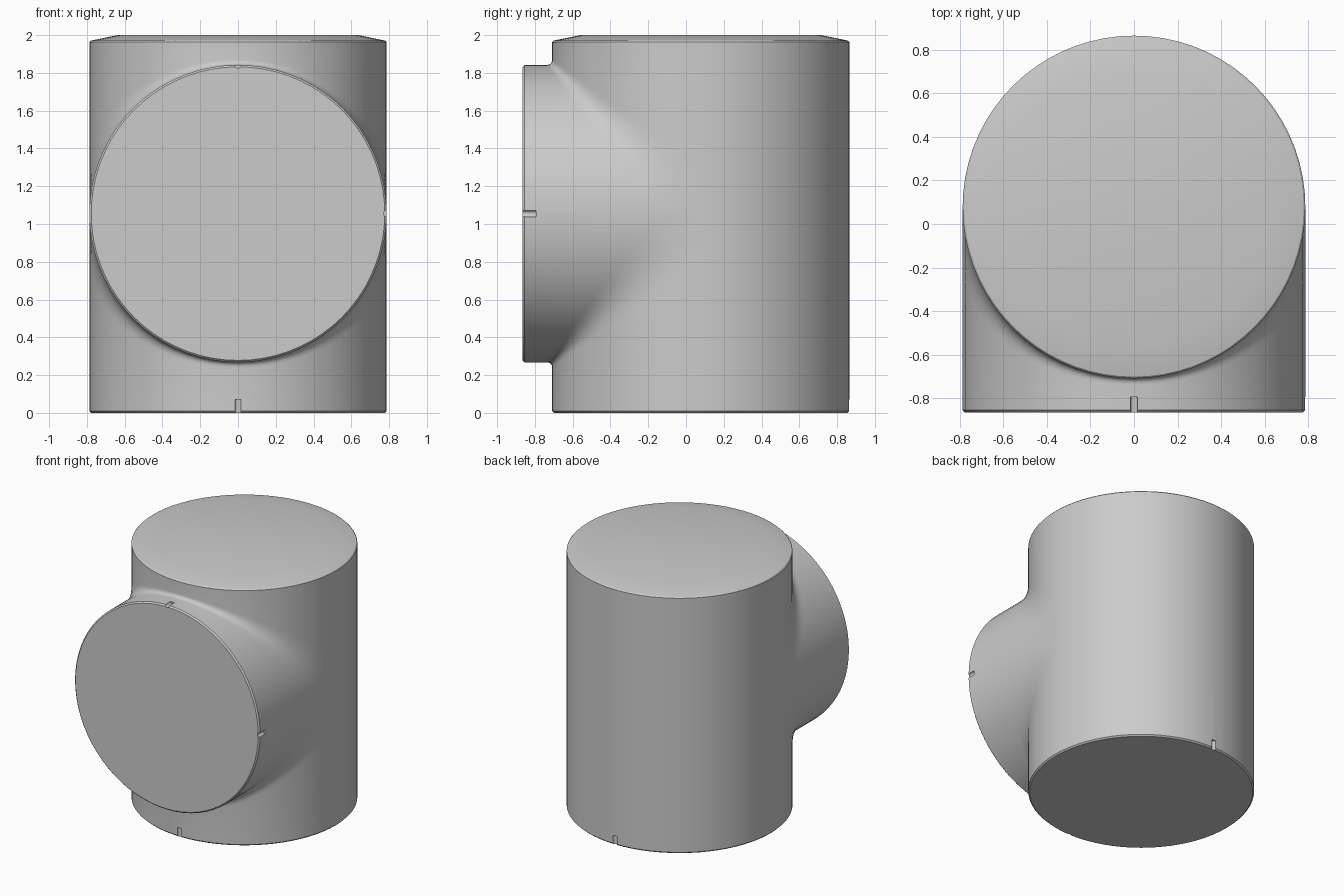
import bpy, bmesh
from math import sin, cos, pi

if "Cube" in bpy.data.objects:
    bpy.data.objects.remove(bpy.data.objects["Cube"])

R = 0.787                 # radius of both pipes
CY, CZ = 0.078, 1.055     # where the two axes cross
BOT, TOP = -CZ, 2 - CZ    # heights relative to the crossing
FRONT = -0.865 - CY       # branch mouth relative to the crossing
BEV = 0.01
N, K = 36, 8              # columns per half turn, steps across the blend

bm = bmesh.new()


def strip(a, b):
    """Quads between two rows of points."""
    va, vb = [bm.verts.new(p) for p in a], [bm.verts.new(p) for p in b]
    for i in range(len(a) - 1):
        bm.faces.new((va[i], va[i + 1], vb[i + 1], vb[i]))


def skin(rows):
    for a, b in zip(rows, rows[1:]):
        strip(a, b)


def fill(row):
    bm.faces.new([bm.verts.new(p) for p in row[:-1]])


def blend(t, k):
    """Point k/K along the fillet from the body (0) to the branch (1)."""
    c = max(R * cos(t), 0)
    leg = 0.03 + 0.22 * (1 - c / R)
    u = k / K
    return (R * sin(t), -c - leg * u * u, c + leg * (1 - u) ** 2)


def body_ring(r, z, a0=-pi / 2, turn=2):
    return [(r * sin(a0 + pi * i / N), -r * cos(a0 + pi * i / N), z)
            for i in range(turn * N + 1)]


def branch_ring(r, y):
    return [(x, y, -d) for x, d, _ in body_ring(r, 0)]


front = [-pi / 2 + pi * i / N for i in range(N + 1)]
WALL_TOP, WALL_BOT = TOP - 0.037, BOT + BEV

# Front half: body wall, fillet and branch wall, above and below the axis
for s, end in ((1, WALL_TOP), (-1, WALL_BOT)):
    rows = [body_ring(R, end, turn=1)]
    for k in range(K + 1):
        rows.append([(x, y, s * z) for x, y, z in (blend(t, k) for t in front)])
    rows.append([(R * sin(t), FRONT + BEV, s * R * cos(t)) for t in front])
    skin(rows)

# Flat side patches where both pipes share a tangent plane
for t in (-pi / 2, pi / 2):
    up = [blend(t, k) for k in range(K + 1)]
    low = [(x, y, -z) for x, y, z in up]
    fill(up + low[-2::-1] + [up[0]])

# Back half of the body
skin([body_ring(R, z, pi / 2, 1) for z in (WALL_BOT, -0.25, 0.25, WALL_TOP)])

# Bottom, sloped top rim and branch mouth
for rings in ([body_ring(R, WALL_BOT), body_ring(R - BEV, BOT)],
              [body_ring(R, WALL_TOP), body_ring(R - 0.008, TOP - 0.029),
               body_ring(0.637, TOP)],
              [branch_ring(R, FRONT + BEV), branch_ring(R - BEV, FRONT)]):
    skin(rings)
    fill(rings[-1])

bmesh.ops.remove_doubles(bm, verts=bm.verts, dist=1e-5)
bmesh.ops.recalc_face_normals(bm, faces=bm.faces)
mesh = bpy.data.meshes.new("pipe_tee")
bm.to_mesh(mesh)
bm.free()
tee = bpy.data.objects.new("pipe_tee", mesh)
tee.location = (0, CY, CZ)
bpy.context.collection.objects.link(tee)

grey = bpy.data.materials.new("plain_grey")
grey.diffuse_color = (0.6, 0.6, 0.6, 1)
grey.use_nodes = True
grey.node_tree.nodes["Principled BSDF"].inputs["Base Color"].default_value = grey.diffuse_color
mesh.materials.append(grey)

# Small round alignment grooves at the pipe ends
along_y = (pi / 2, 0, 0)
for name, loc, rot in (
        ("groove_front", (0, CY - R, 0), (0, 0, 0)),
        ("groove_back", (0, CY + R, 0), (0, 0, 0)),
        ("groove_branch_top", (0, -0.865, CZ + R), along_y),
        ("groove_branch_side", (R, -0.865, CZ), along_y)):
    bpy.ops.mesh.primitive_cylinder_add(vertices=16, radius=0.017, depth=0.14,
                                        location=loc, rotation=rot)
    cutter = bpy.context.object
    cutter.name = name + "_cutter"
    cutter.data.materials.append(grey)
    cutter.hide_render = True
    cutter.hide_set(True)
    mod = tee.modifiers.new(name, 'BOOLEAN')
    mod.operation, mod.solver, mod.object = 'DIFFERENCE', 'EXACT', cutter

# Apply the grooves, remove the cutters, then shade smooth
bpy.ops.object.select_all(action='DESELECT')
bpy.context.view_layer.objects.active = tee
tee.select_set(True)
for mod in list(tee.modifiers):
    cutter = mod.object
    bpy.ops.object.modifier_apply(modifier=mod.name)
    bpy.data.objects.remove(cutter)
bpy.ops.object.shade_smooth_by_angle(angle=0.5)
